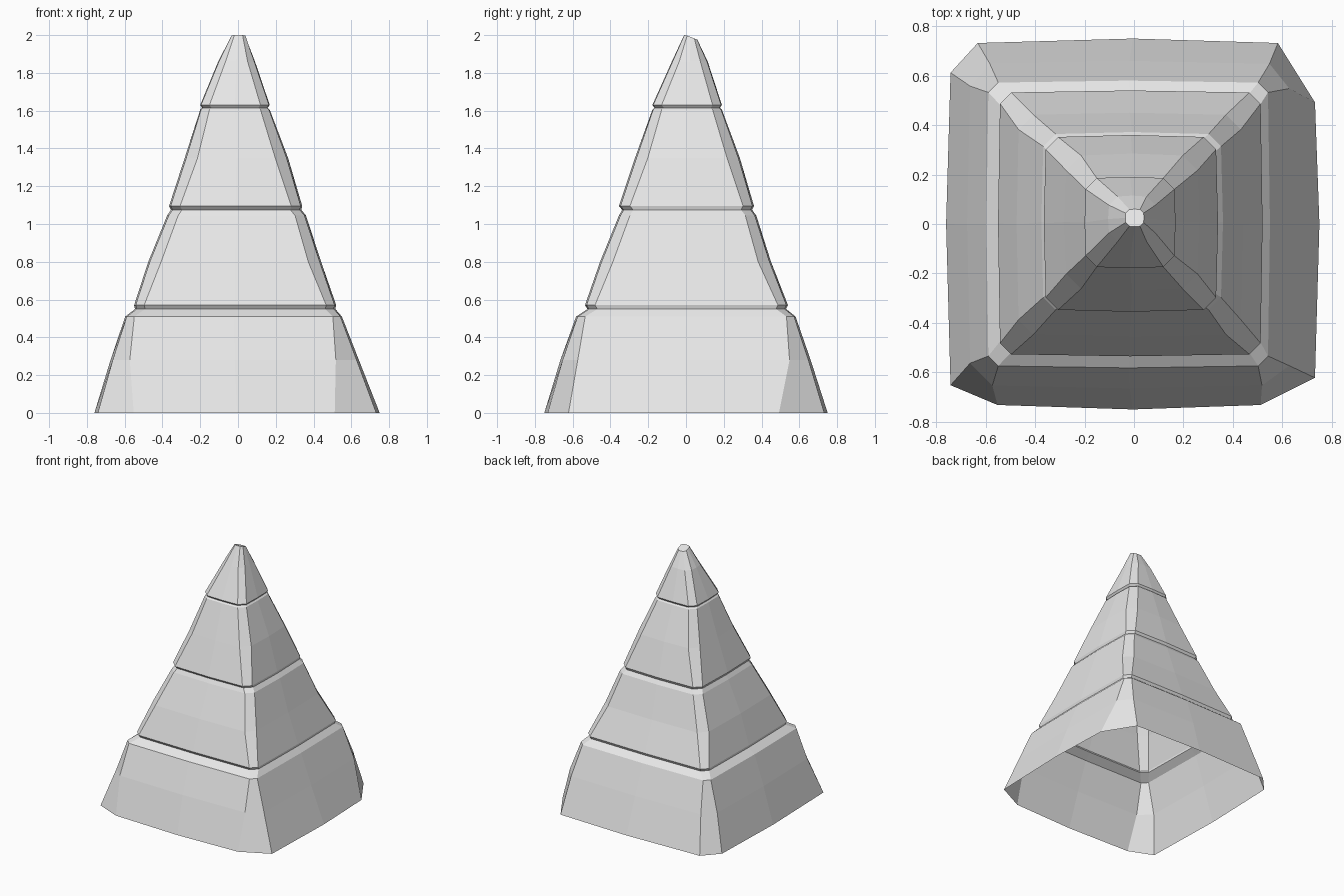
import bpy

cube = bpy.data.objects.get("Cube")
if cube:
    bpy.data.objects.remove(cube, do_unlink=True)

stone = bpy.data.materials.new("pale grey stone")
stone.use_nodes = True
colour = (0.8, 0.8, 0.8, 1)
stone.diffuse_color = colour
stone.node_tree.nodes["Principled BSDF"].inputs["Base Color"].default_value = colour

# Corner cuts (along x, along y): back left, back right, front right, front left
BROKEN = ((.11, .12), (.15, .24), (.22, .11), (.19, .08))
CHIPPED = ((.08, .09), (.08, .10), (.11, .08), (.09, .09))


def even(size):
    return ((size, size),) * 4


def ring(z, left, right, front, back, cuts, bulge=.008, slope=0):
    """Square outline with cut corners and slightly bowed sides."""
    bl, br, fr, fl = cuts
    mx, my = (left + right) / 2, (front + back) / 2
    l, r, f, b = left + bulge, right - bulge, front + bulge, back - bulge
    pts = [
        (l + fl[0], f), (mx, front), (r - fr[0], f),
        (r, f + fr[1]), (right, my), (r, b - br[1]),
        (r - br[0], b), (mx, back), (l + bl[0], b),
        (l, b - bl[1]), (left, my), (l, f + fl[1]),
    ]
    return [(x, y, z - slope * max(0, y)) for x, y in pts]


def loft(name, rings, cap=False):
    """Open shell through the rings, optionally closed at the top."""
    n = len(rings[0])
    verts = [p for r in rings for p in r]
    faces = [(k * n + i, k * n + (i + 1) % n, (k + 1) * n + (i + 1) % n, (k + 1) * n + i)
             for k in range(len(rings) - 1) for i in range(n)]
    if cap:
        faces.append(tuple(range(len(verts) - n, len(verts))))
    mesh = bpy.data.meshes.new(name)
    mesh.from_pydata(verts, [], faces)
    mesh.materials.append(stone)
    mesh.update()
    obj = bpy.data.objects.new(name, mesh)
    bpy.context.collection.objects.link(obj)
    return obj


# Grooves shared by neighbouring tiers
low_groove = ring(.55, -.545, .515, -.522, .53, even(.045))
mid_groove = ring(1.075, -.355, .335, -.338, .35, even(.05))
top_groove = ring(1.615, -.19, .157, -.167, .18, even(.045), .004)

# Bottom tier with broken corners and a sloping ledge
loft("bottom_tier", [
    ring(0, -.76, .75, -.75, .75, BROKEN, .018),
    ring(.28, -.675, .64, -.665, .66, CHIPPED, .012),
    ring(.51, -.597, .55, -.582, .58, even(.04)),
    low_groove,
])

# Second tier
loft("second_tier", [
    low_groove,
    ring(.57, -.55, .52, -.535, .54, even(.045)),
    ring(.8, -.475, .44, -.455, .45, even(.06)),
    ring(1.045, -.375, .36, -.355, .372, even(.05)),
    mid_groove,
])

# Third tier
loft("third_tier", [
    mid_groove,
    ring(1.095, -.365, .34, -.355, .36, even(.05)),
    ring(1.35, -.282, .265, -.27, .285, even(.06)),
    ring(1.605, -.2, .168, -.178, .19, even(.045), .004),
    top_groove,
])

# Capstone with a sloping tip
loft("capstone", [
    top_groove,
    ring(1.63, -.2, .168, -.178, .19, even(.045), .004),
    ring(1.86, -.105, .09, -.075, .115, even(.035), .004),
    ring(2, -.035, .04, -.01, .06, even(.015), .001, .4),
], cap=True)
